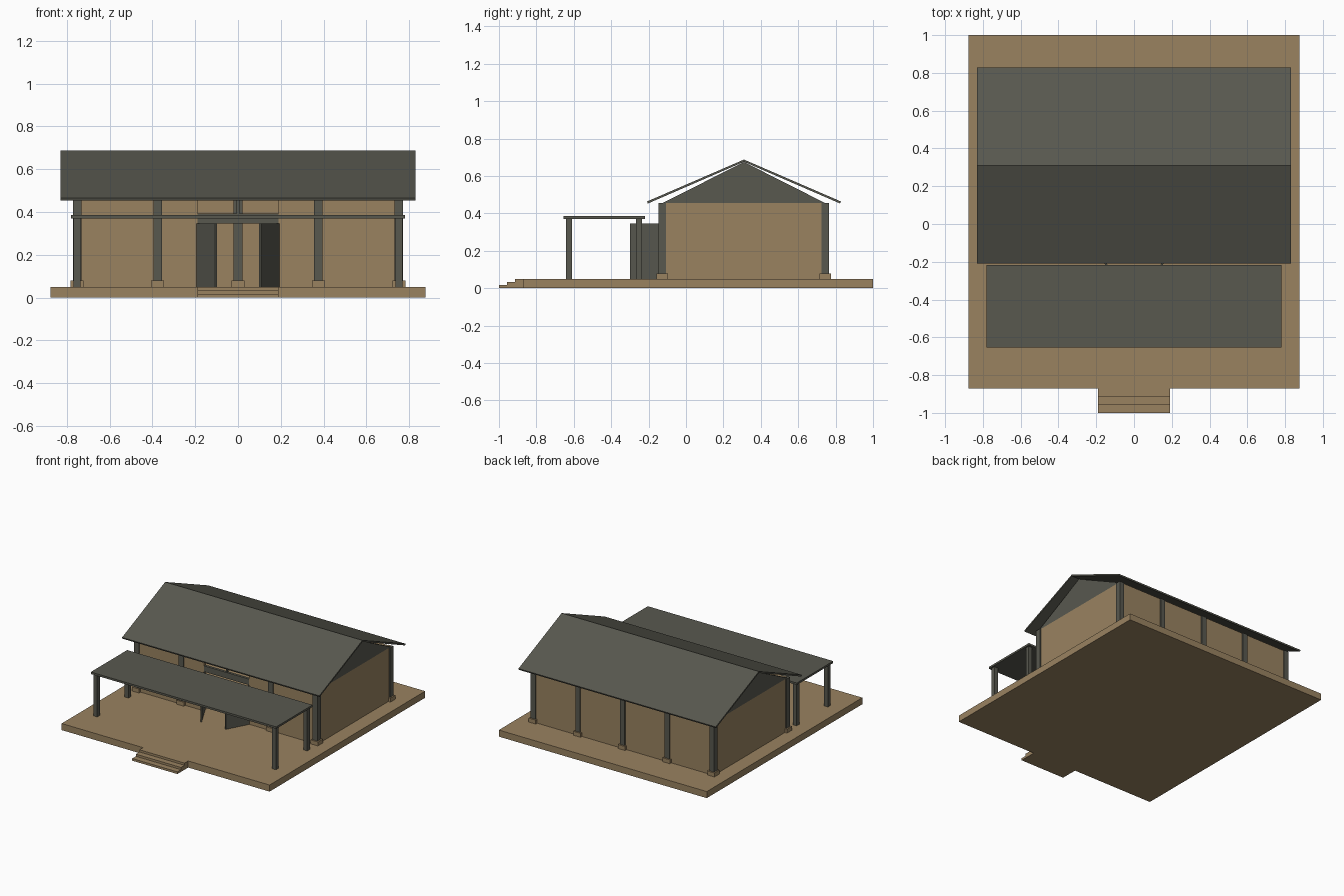
import bpy, bmesh, math
from mathutils import Vector

if "Cube" in bpy.data.objects:
    bpy.data.objects.remove(bpy.data.objects["Cube"])


def material(name, rgb):
    m = bpy.data.materials.new(name)
    m.diffuse_color = (*rgb, 1)
    m.use_nodes = True
    m.node_tree.nodes["Principled BSDF"].inputs["Base Color"].default_value = m.diffuse_color
    return m


TAN = material("sandy tan", (0.32, 0.225, 0.118))
GREY = material("dark olive grey", (0.098, 0.098, 0.078))


def finish(name, bm, mat):
    bmesh.ops.recalc_face_normals(bm, faces=bm.faces)
    me = bpy.data.meshes.new(name)
    bm.to_mesh(me)
    bm.free()
    me.materials.append(mat)
    ob = bpy.data.objects.new(name, me)
    bpy.context.collection.objects.link(ob)
    return ob


def box(name, x0, x1, y0, y1, z0, z1, mat):
    bm = bmesh.new()
    bmesh.ops.create_cube(bm, size=1)
    for v in bm.verts:
        v.co = ((x0 + x1) / 2 + v.co.x * (x1 - x0),
                (y0 + y1) / 2 + v.co.y * (y1 - y0),
                (z0 + z1) / 2 + v.co.z * (z1 - z0))
    return finish(name, bm, mat)


def prism_x(name, profile, x0, x1, mat):
    """Extrude a (y, z) outline along x."""
    bm = bmesh.new()
    f = bm.faces.new([bm.verts.new((x0, y, z)) for y, z in profile])
    r = bmesh.ops.extrude_face_region(bm, geom=[f])
    moved = [g for g in r["geom"] if isinstance(g, bmesh.types.BMVert)]
    bmesh.ops.translate(bm, verts=moved, vec=(x1 - x0, 0, 0))
    return finish(name, bm, mat)


FLOOR, TOP = 0.05, 0.455
WX, YF, YB, MID = 0.752, -0.127, 0.745, 0.31   # wall centre lines, ridge
T = 0.012                                     # half wall thickness
DOOR = 0.19                                   # half doorway width

# Platform and steps
box("platform", -0.875, 0.875, -0.87, 1.0, 0, FLOOR, TAN)
for i in range(3):
    box("step", -DOOR, DOOR, -1 + i * 0.0435, -1 + (i + 1) * 0.0435,
        0, FLOOR * (i + 1) / 3, TAN)

# Walls, with the doorway left open at the front
box("back_wall", -WX, WX, YB - T, YB + T, FLOOR, TOP, TAN)
for s in (-1, 1):
    a, b = sorted((s * DOOR, s * WX))
    box("front_wall", a, b, YF - T, YF + T, FLOOR, TOP, TAN)
    box("side_wall", s * WX - T, s * WX + T, YF, YB, FLOOR, TOP, TAN)
    prism_x("gable", [(YF, TOP), (YB, TOP), (MID, 0.675)],
            s * WX - T, s * WX + T, GREY)

# Columns with footings
for y in (YF, YB):
    for i in range(-2, 3):
        if y == YF and i == 0:
            continue
        x = i * WX / 2
        box("column", x - 0.02, x + 0.02, y - 0.02, y + 0.02, FLOOR, TOP, GREY)
        box("footing", x - 0.03, x + 0.03, y - 0.03, y + 0.03, FLOOR, 0.08, TAN)

# Main roof
prism_x("main_roof", [(-0.208, 0.464), (MID, 0.688), (0.828, 0.464),
                      (0.824, 0.453), (MID, 0.676), (-0.204, 0.453)],
        -0.83, 0.83, GREY)

# Porch
box("porch_roof", -0.78, 0.78, -0.655, -0.218, 0.37, 0.385, GREY)
for x in (-WX, WX):
    for y in (-0.625, -0.25):
        box("porch_post", x - 0.016, x + 0.016, y - 0.016, y + 0.016,
            FLOOR, 0.372, GREY)

# Door header and the bar of the opening above it
box("door_header", -DOOR, DOOR, YF - 0.01, YF + 0.01, 0.347, 0.392, GREY)
box("transom_bar", -0.006, 0.006, YF - 0.006, YF + 0.006, 0.392, TOP, GREY)

# Pair of doors standing open
for s in (-1, 1):
    hinge = Vector((s * DOOR, YF - 0.008))
    free = Vector((s * 0.103, -0.297))
    side = (free - hinge).normalized().orthogonal() * 0.005
    bm = bmesh.new()
    ring = [hinge + side, free + side, free - side, hinge - side]
    f = bm.faces.new([bm.verts.new((p.x, p.y, FLOOR)) for p in ring])
    r = bmesh.ops.extrude_face_region(bm, geom=[f])
    bmesh.ops.translate(bm, vec=(0, 0, 0.345 - FLOOR),
                        verts=[g for g in r["geom"] if isinstance(g, bmesh.types.BMVert)])
    finish("door", bm, GREY)
